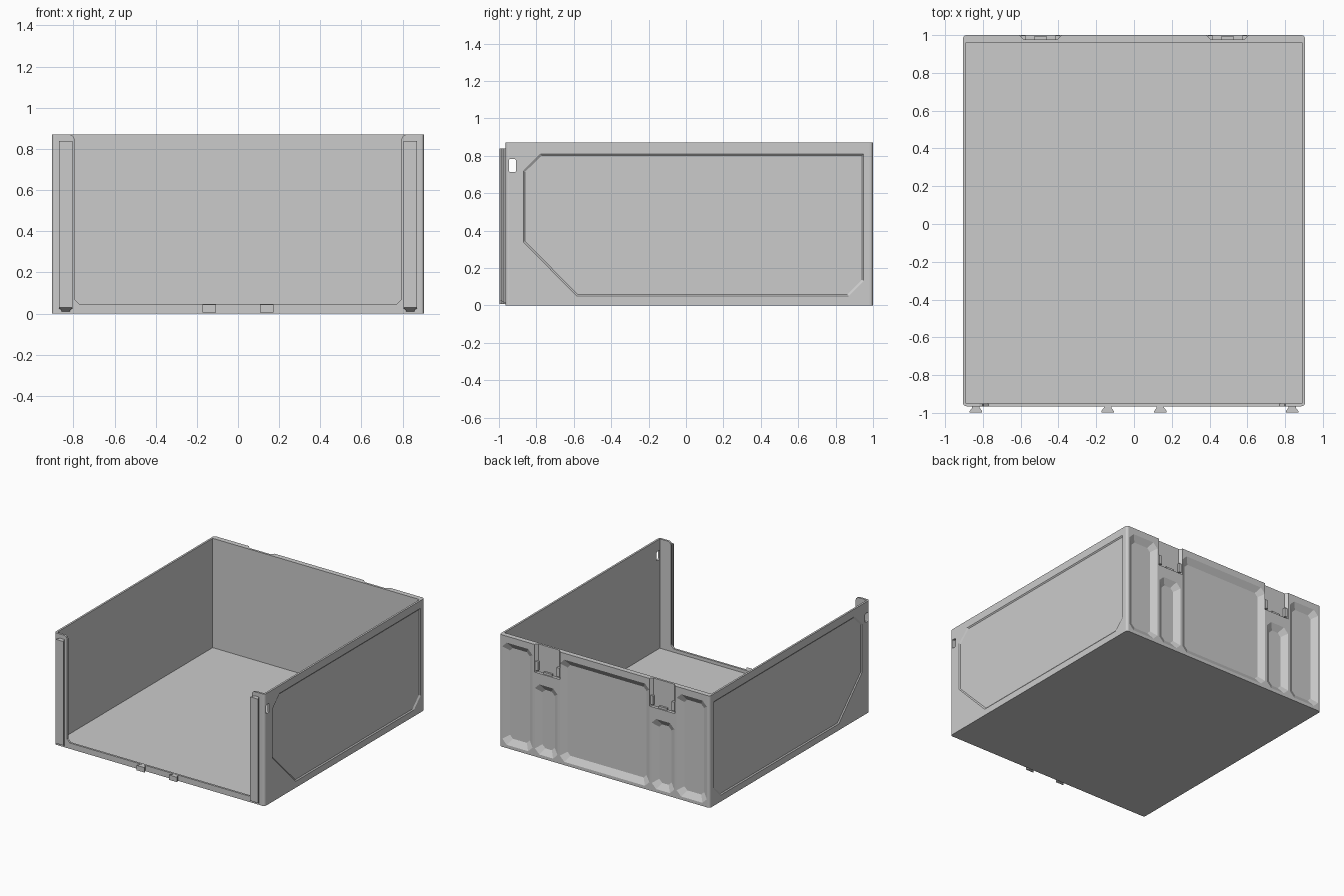
import bpy, bmesh, math

if "Cube" in bpy.data.objects:
    bpy.data.objects.remove(bpy.data.objects["Cube"])


def loft(name, loop_a, loop_b):
    """Closed solid between two matching loops of 3D points."""
    bm = bmesh.new()
    a = [bm.verts.new(p) for p in loop_a]
    b = [bm.verts.new(p) for p in loop_b]
    bm.faces.new(a)
    bm.faces.new(b[::-1])
    n = len(a)
    for i in range(n):
        bm.faces.new((a[i], b[i], b[(i + 1) % n], a[(i + 1) % n]))
    bmesh.ops.recalc_face_normals(bm, faces=bm.faces)
    me = bpy.data.meshes.new(name)
    bm.to_mesh(me)
    bm.free()
    ob = bpy.data.objects.new(name, me)
    bpy.context.collection.objects.link(ob)
    return ob


def chamfer_rect(u0, u1, v0, v1, c):
    return [(u0 + c, v0), (u1 - c, v0), (u1, v0 + c), (u1, v1 - c),
            (u1 - c, v1), (u0 + c, v1), (u0, v1 - c), (u0, v0 + c)]


def round_rect(u0, u1, v0, v1, r, seg=4):
    pts = []
    corners = ((u1 - r, v1 - r), (u0 + r, v1 - r), (u0 + r, v0 + r), (u1 - r, v0 + r))
    for q, (cu, cv) in enumerate(corners):
        for i in range(seg + 1):
            t = (q + i / seg) * math.pi / 2
            pts.append((cu + r * math.cos(t), cv + r * math.sin(t)))
    return pts


def on_x(pts, x):
    return [(x, u, v) for u, v in pts]


def on_y(pts, y):
    return [(u, y, v) for u, v in pts]


def on_z(pts, z):
    return [(u, v, z) for u, v in pts]


def box(name, x0, x1, y0, y1, z0, z1):
    r = [(x0, y0), (x1, y0), (x1, y1), (x0, y1)]
    return loft(name, on_z(r, z0), on_z(r, z1))


def cut(target, cutter):
    cutter.hide_render = True
    m = target.modifiers.new("cut", 'BOOLEAN')
    m.operation = 'DIFFERENCE'
    m.solver = 'EXACT'
    m.object = cutter
    bpy.context.view_layer.objects.active = target
    bpy.ops.object.modifier_apply(modifier=m.name)
    bpy.data.objects.remove(cutter, do_unlink=True)


# Drawer shell: rounded outer block, hollowed
outer = round_rect(-0.905, 0.905, -0.965, 1.0, 0.018)
body = loft("drawer_body", on_z(outer, 0), on_z(outer, 0.87))
cut(body, box("cavity", -0.89, 0.89, -0.949, 0.96, 0.02, 0.95))

# Front opening, leaving a low lip and two side flanges
half = [(0.77, 0.045), (0.795, 0.07), (0.795, 0.848), (0.801, 0.862), (0.817, 0.87), (0.817, 0.95)]
opening = half + [(-x, z) for x, z in reversed(half)]
cut(body, loft("opening", on_y(opening, -1.05), on_y(opening, -0.93)))

# Latch holes through both side walls
hole = round_rect(-0.947, -0.909, 0.712, 0.782, 0.008)
cut(body, loft("latch_hole", on_x(hole, -1), on_x(hole, 1)))

# Recessed side panels
panel = [(-0.87, 0.72), (-0.78, 0.81), (0.95, 0.81), (0.95, 0.13),
         (0.87, 0.05), (-0.585, 0.05), (-0.87, 0.34)]


def grow(pts, k):
    return [(0.04 + (y - 0.04) * (1 + k / 0.91), 0.43 + (z - 0.43) * (1 + k / 0.38)) for y, z in pts]


for s in (-1, 1):
    cut(body, loft("side_recess", on_x(grow(panel, 0.004), s * 0.908),
                   on_x(grow(panel, -0.009), s * 0.898)))


# Back face: sloped pockets and clip sockets
def pocket(x0, x1, z0, z1):
    d, a = 0.03, 0.045
    e = 0.004
    k = e * a / d
    rim = chamfer_rect(x0 - k, x1 + k, z0 - k, z1 + k, 0.04)
    floor = chamfer_rect(x0 + a, x1 - a, z0 + a, z1 - a, 0.025)
    cut(body, loft("pocket", on_y(rim, 1 + e), on_y(floor, 1 - d)))


pocket(-0.385, 0.385, 0.025, 0.82)
for s in (-1, 1):
    for x0, x1, z1 in ((0.405, 0.6, 0.57), (0.62, 0.88, 0.82)):
        lo, hi = sorted((s * x0, s * x1))
        pocket(lo, hi, 0.025, z1)
    c = s * 0.495
    socket = [(c - 0.112, 1.01), (c - 0.108, 0.995), (c - 0.09, 0.977),
              (c + 0.09, 0.977), (c + 0.108, 0.995), (c + 0.112, 1.01)]
    cut(body, loft("clip_socket", on_z(socket, 0.655), on_z(socket, 0.95)))
    # Clip stop and side guides in the socket
    side = "left" if s < 0 else "right"
    box("clip_stop_" + side, c - 0.035, c + 0.035, 0.975, 0.992, 0.65, 0.672)
    for g in (-1, 1):
        x = c + g * 0.092
        box("clip_guide_" + side, x - 0.012, x + 0.012, 0.975, 0.997, 0.67, 0.74)


# Front dovetail rails and tabs
def dovetail(name, c, z0, z1, slope):
    prof = [(-0.02, -0.96), (-0.02, -0.974), (-0.033, -0.99), (-0.033, -0.998)]
    prof = [(c + x, y) for x, y in prof] + [(c - x, y) for x, y in reversed(prof)]
    low = [(x, y, z0 + slope * (-0.96 - y) / 0.038) for x, y in prof]
    return loft(name, low, on_z(prof, z1))


for s, side in ((-1, "left"), (1, "right")):
    dovetail("rail_" + side, s * 0.837, 0.008, 0.838, 0.022)
    dovetail("tab_" + side, s * 0.14, 0.006, 0.044, 0.0)
